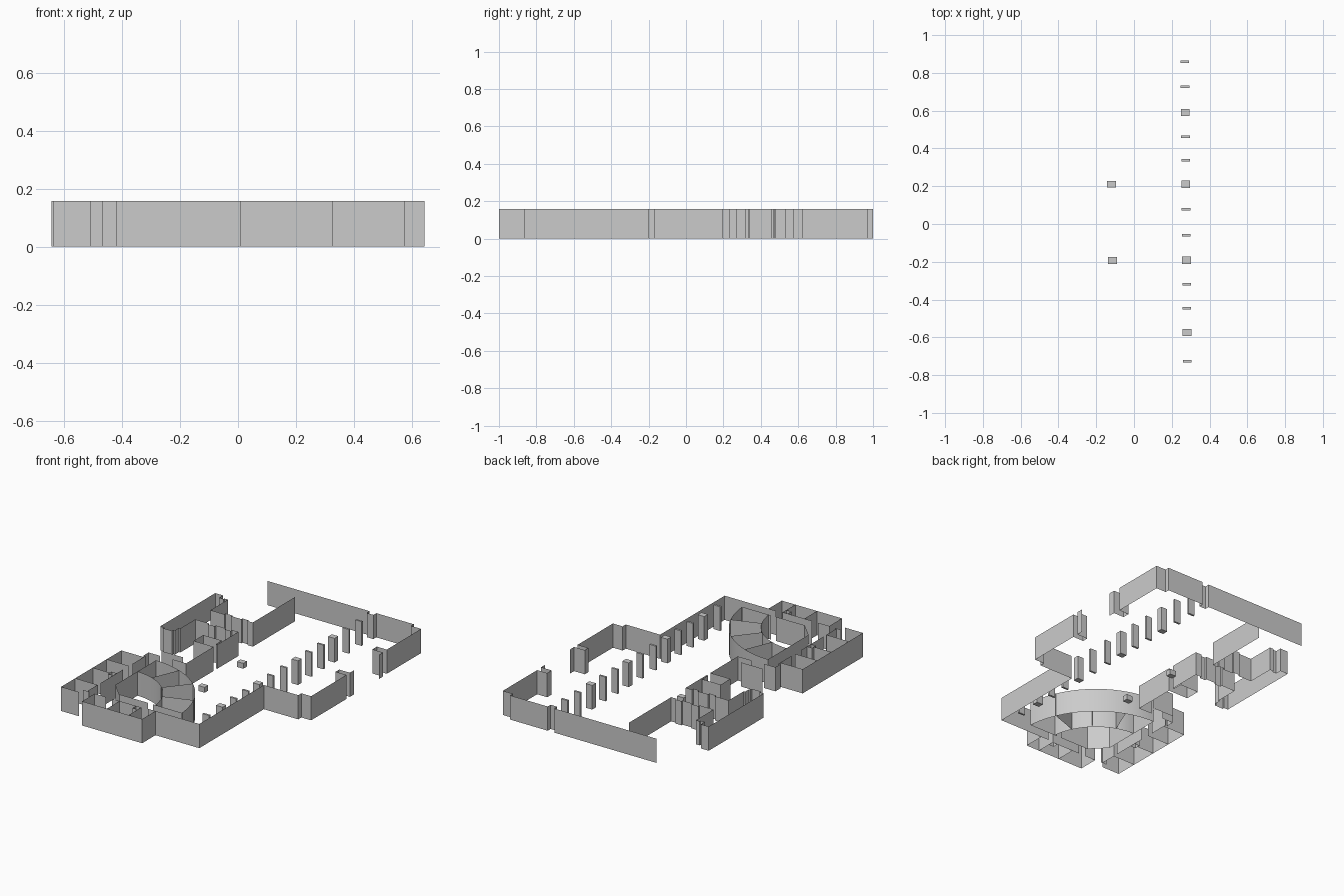
import bpy, bmesh, math

H = 0.157  # wall height


def walls(name, *paths):
    """Thin upright walls raised from plan polylines."""
    bm = bmesh.new()
    for path in paths:
        lo = [bm.verts.new((x, y, 0)) for x, y in path]
        hi = [bm.verts.new((x, y, H)) for x, y in path]
        for i in range(len(path) - 1):
            bm.faces.new((lo[i], lo[i + 1], hi[i + 1], hi[i]))
    mesh = bpy.data.meshes.new(name)
    bm.to_mesh(mesh)
    bm.free()
    ob = bpy.data.objects.new(name, mesh)
    bpy.context.collection.objects.link(ob)
    return ob


def block(name, x, y, w, d, h):
    bpy.ops.mesh.primitive_cube_add(size=1, location=(x, y, h / 2))
    ob = bpy.context.object
    ob.name = name
    ob.scale = (w, d, h)


def arc(r, a0, a1, n=24):
    cx, cy = -0.397, -0.833
    angles = [math.radians(a0 + (a1 - a0) * i / n) for i in range(n + 1)]
    return [(cx + r * math.cos(a), cy + r * math.sin(a)) for a in angles]


# Back wall with pilaster recess and right-hand corner
walls("back_wall", [
    (-0.488, 1), (0.247, 1), (0.247, 0.97), (0.294, 0.97), (0.294, 1),
    (0.564, 1), (0.564, 0.972), (0.636, 0.972), (0.636, 0.62), (0.564, 0.62),
    (0.564, 0.574), (0.64, 0.574), (0.64, 0.532)])

# Right wall stepping in to the front hall
walls("right_wall", [
    (0.643, 0.273), (0.643, 0.231), (0.566, 0.231), (0.566, 0.194),
    (0.643, 0.194), (0.643, -0.168), (0.573, -0.168), (0.573, -0.2),
    (0.326, -0.2), (0.326, -0.863), (-0.044, -0.863)])

# Left wing: recessed wall running around the side bay
walls("left_wing_wall", [
    (-0.227, 0.91), (-0.227, 0.476), (-0.266, 0.476), (-0.266, 0.487),
    (-0.308, 0.487), (-0.308, 0.476), (-0.382, 0.476), (-0.382, 0.487),
    (-0.43, 0.487), (-0.43, 0.474), (-0.53, 0.474), (-0.53, 0.654),
    (-0.556, 0.654), (-0.556, 0.645), (-0.587, 0.645), (-0.587, 0.685),
    (-0.643, 0.685), (-0.643, 0.12), (-0.614, 0.12), (-0.614, 0.108),
    (-0.551, 0.108), (-0.551, 0.123), (-0.54, 0.123), (-0.54, 0.165),
    (-0.53, 0.165), (-0.53, 0.318), (-0.43, 0.318), (-0.43, 0.305),
    (-0.382, 0.305), (-0.382, 0.318), (-0.308, 0.318), (-0.308, 0.305),
    (-0.266, 0.305), (-0.266, 0.32), (-0.222, 0.32), (-0.222, 0.104),
    (-0.232, 0.104), (-0.232, 0.166), (-0.366, 0.166), (-0.366, 0.067),
    (-0.222, 0.067), (-0.222, -0.215), (-0.319, -0.215)])
walls("left_passage_walls",
      [(-0.44, -0.157), (-0.287, -0.157)],
      [(-0.408, -0.218), (-0.49, -0.218), (-0.49, -0.27)])

# Left row of small rooms
walls("left_rooms",
      [(-0.477, -0.287), (-0.638, -0.287), (-0.638, -0.905), (-0.509, -0.905)],
      [(-0.477, -0.27), (-0.477, -0.4)],
      [(-0.477, -0.498), (-0.477, -0.73)],
      [(-0.477, -0.757), (-0.477, -0.866)],
      [(-0.509, -0.866), (-0.466, -0.866)],
      [(-0.514, -0.562), (-0.477, -0.562)],
      [(-0.514, -0.562), (-0.514, -0.6), (-0.477, -0.6)],
      [(-0.638, -0.58), (-0.514, -0.58)],
      *[[(-0.638, y), (-0.477, y)] for y in (-0.437, -0.76)])

# Front rooms
walls("front_rooms",
      [(-0.34, -0.87), (-0.421, -0.87), (-0.421, -1), (0.011, -1), (0.011, -0.863)],
      [(-0.295, -0.87), (-0.239, -0.87), (-0.177, -0.87), (-0.086, -0.87)],
      [(-0.123, -0.87), (-0.123, -0.907), (-0.086, -0.907)],
      *[[(x, -0.87), (x, -1)] for x in (-0.242, -0.086)])

# Quarter-round hall: two curved walls, radial partitions, straight sides
outer = arc(0.551, 89.5, 4)
inner = arc(0.361, 89.3, 6.2)
curved = walls("curved_hall_walls", outer, inner)
bpy.context.view_layer.objects.active = curved
curved.select_set(True)
bpy.ops.object.shade_smooth_by_angle()
spokes = [[(-0.2, -0.318), (-0.273, -0.494)],
          [(-0.028, -0.424), (-0.15, -0.574)],
          [(0.109, -0.61), (-0.074, -0.674)]]
walls("curved_hall_partitions", *spokes,
      [(-0.392, -0.282), (-0.392, -0.7), (-0.297, -0.795), (-0.09, -0.795)],
      [(-0.055, -0.795), (0.152, -0.795)])

# Colonnade: every third pillar is thicker
ys = [0.859, 0.727, 0.59, 0.463, 0.337, 0.21, 0.078, -0.06, -0.192,
      -0.319, -0.445, -0.574, -0.727]
for i, y in enumerate(ys):
    x = 0.269 + 0.013 * i / 12
    block("pillar_%d" % (i + 1), x, y, 0.046, 0.038 if i % 3 == 2 else 0.013, H)

# Two low plinths in the open hall
for x, y in ((-0.119, 0.21), (-0.114, -0.194)):
    block("plinth", x, y, 0.046, 0.036, 0.035)
